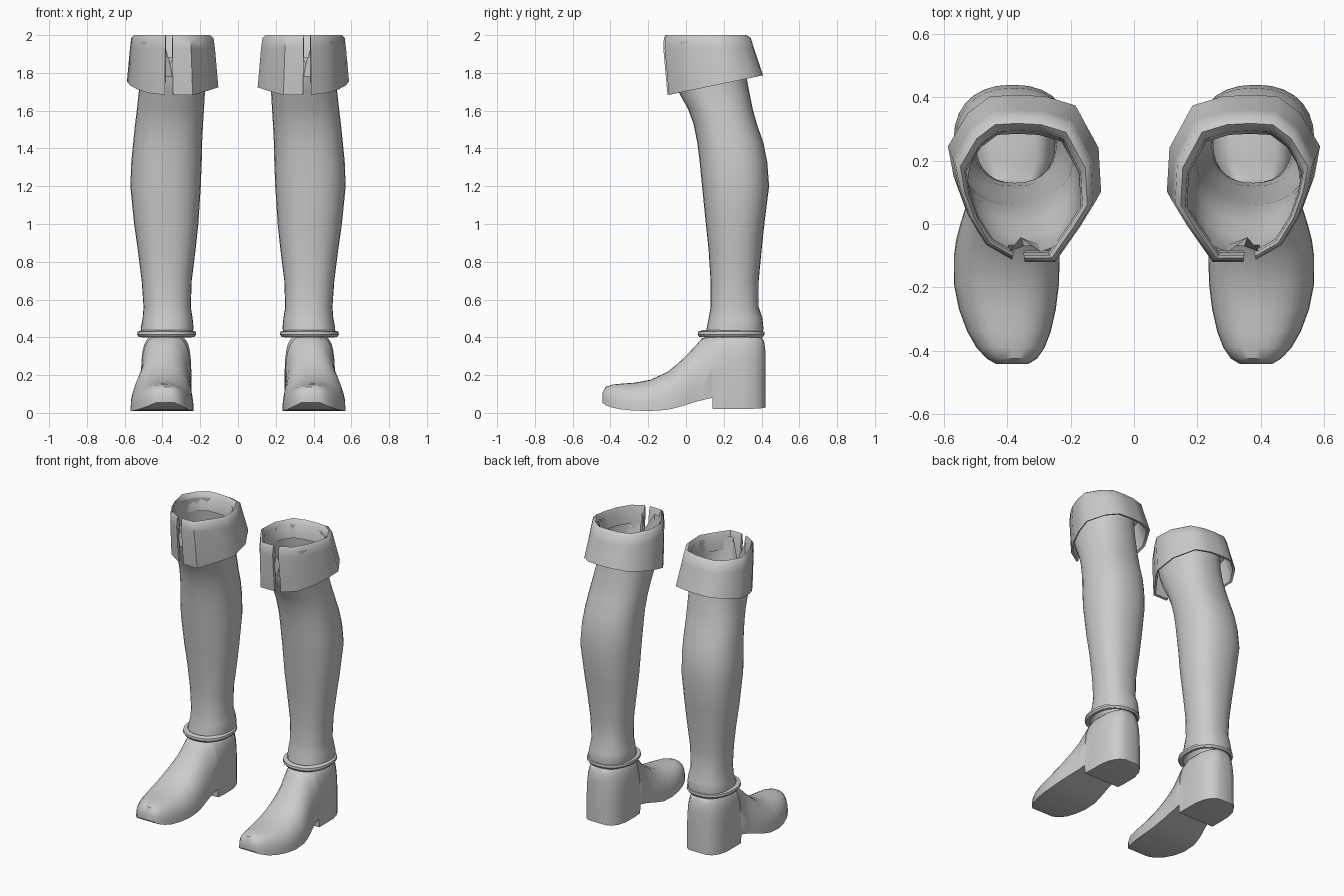
import bpy, bmesh, math

grey = bpy.data.materials.new("light_grey_leather")
grey.diffuse_color = (0.6, 0.6, 0.6, 1)


def spow(v, p):
    return math.copysign(abs(v) ** p, v)


def loft(name, rings, side, close_ring=True, cap=False, close_loft=False, angle=40):
    """Skin a list of equal-length point rings; side = -1 mirrors in x."""
    bm = bmesh.new()
    vs = [[bm.verts.new((x * side, y, z)) for x, y, z in r] for r in rings]
    n = len(vs[0])
    pairs = list(zip(vs, vs[1:])) + ([(vs[-1], vs[0])] if close_loft else [])
    for a, b in pairs:
        for i in range(n if close_ring else n - 1):
            j = (i + 1) % n
            bm.faces.new((a[i], a[j], b[j], b[i]))
    if cap:
        bm.faces.new(vs[0])
        bm.faces.new(vs[-1])
    bmesh.ops.recalc_face_normals(bm, faces=bm.faces)
    me = bpy.data.meshes.new(name)
    bm.to_mesh(me)
    bm.free()
    me.materials.append(grey)
    ob = bpy.data.objects.new(name, me)
    bpy.context.collection.objects.link(ob)
    bpy.ops.object.select_all(action='DESELECT')
    ob.select_set(True)
    bpy.context.view_layer.objects.active = ob
    bpy.ops.object.shade_smooth_by_angle(angle=math.radians(angle))
    return ob


def oval(x0, x1, y0, y1, z, n=2.3, seg=28):
    """Horizontal superellipse ring; its first point is the front."""
    pts = []
    for i in range(seg):
        a = -math.pi / 2 + 2 * math.pi * i / seg
        pts.append(((x0 + x1) / 2 + (x1 - x0) / 2 * spow(math.cos(a), 2 / n),
                    (y0 + y1) / 2 + (y1 - y0) / 2 * spow(math.sin(a), 2 / n), z))
    return pts


# shaft: inner x, outer x, front y, back y, z
SHAFT = [(.245, .51, .10, .405, .40), (.235, .515, .11, .41, .45), (.24, .505, .12, .405, .50),
         (.25, .50, .13, .385, .56), (.245, .51, .13, .385, .70), (.225, .53, .12, .40, .86),
         (.21, .55, .105, .415, 1.0), (.197, .57, .085, .44, 1.2), (.192, .565, .072, .43, 1.33),
         (.19, .555, .06, .41, 1.43), (.185, .545, .04, .375, 1.53), (.18, .535, .01, .353, 1.61),
         (.175, .525, -.04, .335, 1.7), (.172, .525, -.07, .32, 1.78), (.165, .528, -.092, .30, 1.97)]

# foot: y, centre x, half width, bottom z, top z, squareness
FOOT = [(-.443, .385, .05, .055, .105, 2.5), (-.425, .386, .08, .04, .138, 2.6),
        (-.39, .39, .108, .028, .15, 2.6), (-.34, .395, .132, .018, .155, 2.5),
        (-.27, .40, .153, .012, .16, 2.5), (-.19, .403, .166, .01, .175, 2.5),
        (-.10, .402, .167, .016, .216, 2.4), (-.05, .40, .162, .028, .255, 2.3),
        (0, .396, .153, .042, .302, 2.2), (.05, .39, .143, .058, .355, 2.2),
        (.085, .386, .137, .067, .395, 2.4), (.139, .382, .134, .08, .41, 3.5),
        (.141, .382, .134, .022, .41, 3.5), (.2, .38, .134, .02, .412, 5), (.3, .38, .133, .02, .412, 5),
        (.36, .38, .118, .022, .41, 4.5), (.395, .38, .096, .024, .405, 4),
        (.413, .38, .07, .026, .38, 4), (.422, .38, .045, .03, .32, 4)]

# cuff hem outline, from one slit edge round the back to the other
HEM = [(.345, -.12), (.24, -.12), (.155, .005), (.104, .09), (.112, .235), (.185, .375), (.28, .405),
       (.37, .41), (.455, .405), (.525, .35), (.588, .24), (.57, .14), (.535, .04), (.475, -.06), (.387, -.112)]


def cuff_profile(x, y):
    """Closed wall section of the turned-down cuff at one hem point."""
    t = (y + .12) / .53

    def at(sx, f, b, z):
        # keep the slit edges parallel by scaling x about the slit
        return (.366 + (x - .366) * sx - .006 * (1 - sx), f + (b - f) * t, z)
    hem_z = 1.682 + .105 * t
    return [at(.75, -.09, .285, 1.88), at(.77, -.098, .295, 1.975), at(.83, -.108, .318, 2.0),
            at(.90, -.117, .343, 1.985), at(.93, -.12, .36, 1.93), at(1, -.098, .408, hem_z),
            at(.95, -.083, .39, hem_z + .004), at(.88, -.10, .335, 1.92)]


for side, tag in ((-1, "left"), (1, "right")):
    # leg shaft, notched at the front of its open top
    rings = [oval(*s) for s in SHAFT]
    x, y, z = rings[-1][0]
    rings[-1][0] = (x + .012, y + .05, 1.85)
    loft(tag + "_shaft", rings, side)

    # foot with stepped heel
    rings = []
    for y, cx, hw, zb, zt, n in FOOT:
        ring = []
        for i in range(17):
            a = math.pi * i / 16
            ring.append((cx + hw * spow(math.cos(a), 2 / n), y,
                         zb + (zt - zb) * abs(math.sin(a)) ** (2 / n)))
        rings.append(ring)
    loft(tag + "_foot", rings, side, cap=True)

    # ankle band
    band = [(-.02, .405), (.0, .403), (.008, .415), (.006, .43), (-.02, .438)]
    loft(tag + "_ankle_band",
         [oval(.23 - d, .526 + d, .07 - d, .408 + d, z, 2.2) for d, z in band],
         side, close_loft=True)

    # folded cuff, split at the front
    loft(tag + "_cuff", [cuff_profile(*p) for p in HEM], side, cap=True, angle=45)
